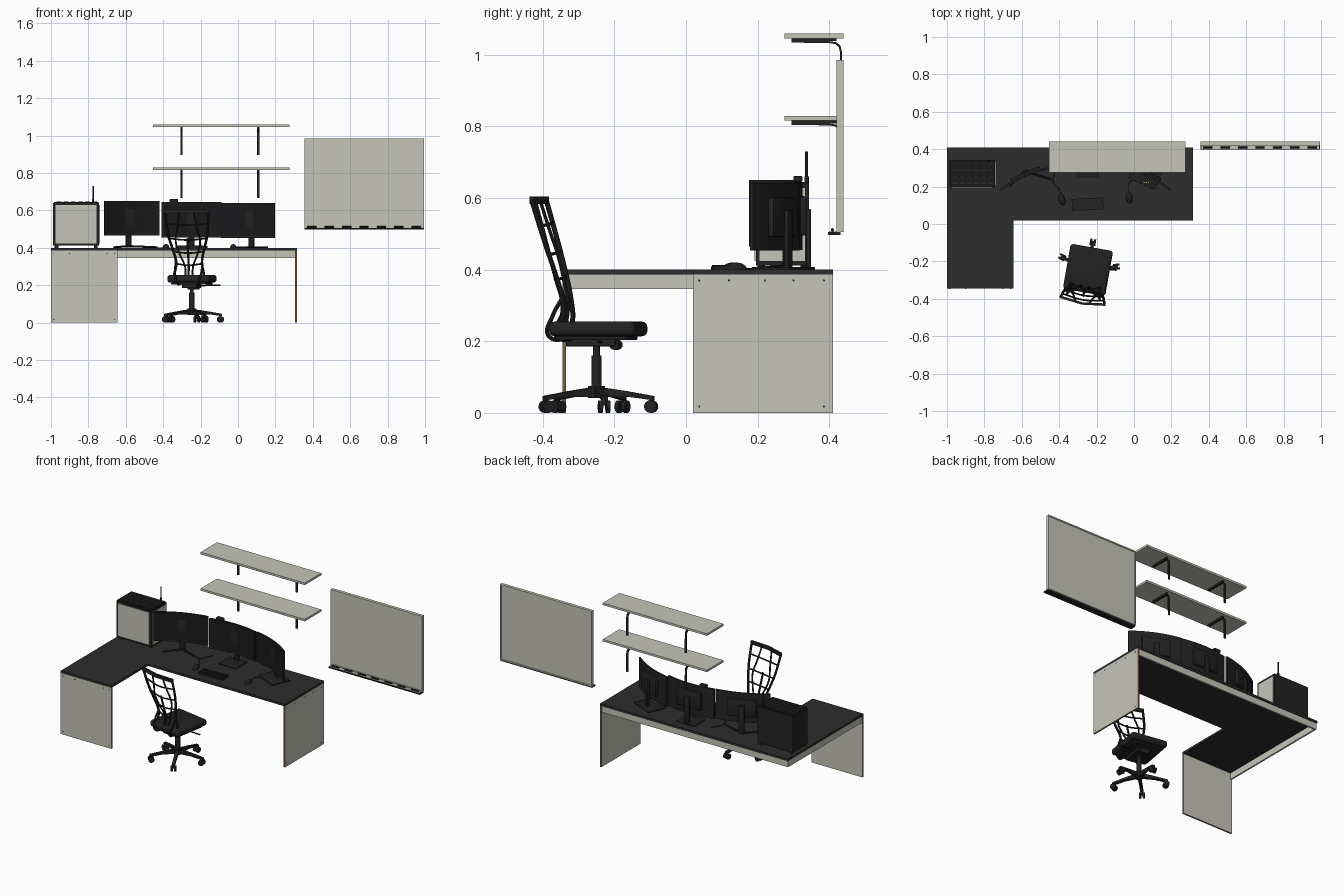
import bpy, bmesh, math
from mathutils import Matrix, Vector

if "Cube" in bpy.data.objects:
    bpy.data.objects.remove(bpy.data.objects["Cube"])

def material(name, c):
    m = bpy.data.materials.new(name)
    m.diffuse_color = (*c, 1)
    m.use_nodes = True
    m.node_tree.nodes["Principled BSDF"].inputs["Base Color"].default_value = m.diffuse_color
    return m

LIGHT = material("warm white", (0.56, 0.56, 0.49))
DESK = material("charcoal", (0.026, 0.026, 0.026))
BLACK = material("soft black", (0.016, 0.016, 0.017))
SCREEN = material("screen black", (0.010, 0.010, 0.011))
BROWN = material("wood edge brown", (0.20, 0.115, 0.05))
YELLOW = material("yellow green", (0.45, 0.5, 0.05))

def finish(name, bm, mats, smooth=False):
    bmesh.ops.recalc_face_normals(bm, faces=bm.faces)
    me = bpy.data.meshes.new(name)
    bm.to_mesh(me)
    bm.free()
    ob = bpy.data.objects.new(name, me)
    bpy.context.collection.objects.link(ob)
    for m in mats if isinstance(mats, list) else [mats]:
        me.materials.append(m)
    if smooth:
        shade(ob)
    return ob

def shade(ob):
    bpy.ops.object.select_all(action='DESELECT')
    ob.select_set(True)
    bpy.context.view_layer.objects.active = ob
    bpy.ops.object.shade_smooth_by_angle(angle=math.radians(40))

def add_box(bm, x0, x1, y0, y1, z0, z1):
    m = Matrix.Translation(((x0+x1)/2, (y0+y1)/2, (z0+z1)/2)) @ Matrix.Diagonal((x1-x0, y1-y0, z1-z0, 1))
    return bmesh.ops.create_cube(bm, size=1, matrix=m)

def box(name, x0, x1, y0, y1, z0, z1, mat, bevel=0, seg=2):
    bm = bmesh.new()
    add_box(bm, x0, x1, y0, y1, z0, z1)
    if bevel:
        bmesh.ops.bevel(bm, geom=bm.edges[:], offset=bevel, segments=seg, profile=0.5, affect='EDGES')
    return finish(name, bm, mat, bool(bevel))

def rod(name, a, b, r0, mat, r1=None, seg=16):
    a, b = Vector(a), Vector(b)
    bm = bmesh.new()
    rot = (b-a).to_track_quat('Z', 'Y').to_matrix().to_4x4()
    bmesh.ops.create_cone(bm, cap_ends=True, segments=seg, radius1=r0, radius2=r0 if r1 is None else r1,
                          depth=(b-a).length, matrix=Matrix.Translation((a+b)/2) @ rot)
    return finish(name, bm, mat, True)

def prism(name, pts, lo, hi, mat, axis='z'):
    bm = bmesh.new()
    put = (lambda u, v, w: (u, v, w)) if axis == 'z' else (lambda u, v, w: (w, u, v))
    f = bm.faces.new([bm.verts.new(put(u, v, lo)) for u, v in pts])
    r = bmesh.ops.extrude_face_region(bm, geom=[f])
    d = Vector(put(0, 0, hi-lo))
    bmesh.ops.translate(bm, vec=d, verts=[g for g in r['geom'] if isinstance(g, bmesh.types.BMVert)])
    return finish(name, bm, mat)

def tube(name, pts, r, mat):
    cu = bpy.data.curves.new(name, 'CURVE')
    cu.dimensions = '3D'
    cu.bevel_depth, cu.bevel_resolution, cu.resolution_u, cu.use_fill_caps = r, 2, 6, True
    sp = cu.splines.new('BEZIER')
    sp.bezier_points.add(len(pts)-1)
    for p, c in zip(sp.bezier_points, pts):
        p.co = c
        p.handle_left_type = p.handle_right_type = 'AUTO'
    cu.materials.append(mat)
    ob = bpy.data.objects.new(name, cu)
    bpy.context.collection.objects.link(ob)
    bpy.ops.object.select_all(action='DESELECT')
    ob.select_set(True)
    bpy.context.view_layer.objects.active = ob
    bpy.ops.object.convert(target='MESH')
    ob = bpy.context.object
    shade(ob)
    return ob

def place(obs, x, y, deg):
    m = Matrix.Translation((x, y, 0)) @ Matrix.Rotation(math.radians(deg), 4, 'Z')
    for o in obs:
        o.matrix_world = m @ o.matrix_world

# L-shaped desk with panel legs whose thin edges are brown
prism("desk_top", [(-1, -.345), (-.645, -.345), (-.645, .02), (.315, .02), (.315, .41), (-1, .41)], .386, .4, DESK)
for name, ax, b in (("left_leg_panel", 1, (-1, -.645, -.345, -.335)), ("right_leg_panel", 0, (.305, .315, .02, .41))):
    ob = box(name, *b, 0, .386, [LIGHT, BROWN])
    for p in ob.data.polygons:
        p.material_index = 0 if abs(p.normal[ax]) > .9 else 1
box("back_apron", -.99, .305, .395, .405, .346, .386, LIGHT)
box("side_apron", -.998, -.988, -.335, .405, .346, .386, LIGHT)
for i, (y, z) in enumerate([(.037, .37), (.12, .37), (.22, .37), (.3, .37), (.385, .37), (.037, .018), (.385, .018)]):
    rod(f"right_screw_{i}", (.314, y, z), (.3165, y, z), .003, BLACK, seg=8)
for i, (x, z) in enumerate([(-.985, .37), (-.9, .37), (-.7, .37), (-.66, .37), (-.985, .018), (-.66, .018)]):
    rod(f"left_screw_{i}", (x, -.344, z), (x, -.3465, z), .003, BLACK, seg=8)

# Shelves on bent brackets
for i, z in enumerate((.816, 1.046)):
    box(f"shelf_{i}", -.455, .275, .275, .44, z, z+.013, LIGHT)
    path = [(.295, z-.007), (.40, z-.008), (.42, z-.011), (.431, z-.02), (.435, z-.035), (.436, z-.15)]
    inner = [(.295, z-.012), (.40, z-.013), (.417, z-.016), (.427, z-.025), (.43, z-.04), (.431, z-.15)]
    for j, x in enumerate((-.302, .108)):
        prism(f"shelf_bracket_{i}_{j}", path + inner[::-1], x-.006, x+.006, BLACK, 'x')
        box(f"bracket_pad_{i}_{j}", x-.006, x+.006, .295, .42, z-.008, z, BLACK)

# Whiteboard with frame, tray and markers
box("whiteboard", .362, .99, .424, .436, .51, .98, LIGHT)
for name, b in (("left", (.355, .363, .505, .985)), ("right", (.987, .995, .505, .985)),
                ("top", (.363, .987, .977, .985)), ("bottom", (.363, .987, .505, .513))):
    box(f"board_frame_{name}", b[0], b[1], .42, .44, b[2], b[3], LIGHT)
box("marker_tray", .355, .995, .397, .432, .497, .505, BLACK)
box("tray_liner", .36, .99, .4, .42, .505, .507, LIGHT)
for i in range(7):
    x = .37 + i*.093
    rod(f"marker_{i}", (x, .409, .511), (x+.05, .409, .511), .005, BLACK, seg=10)

# Computer case
box("case_body", -.988, -.742, .195, .343, .412, .64, BLACK)
box("case_front_panel", -.975, -.757, .191, .196, .424, .628, LIGHT)
box("case_side_panel", -.743, -.739, .205, .333, .424, .628, LIGHT)
box("case_lid", -.985, -.745, .198, .34, .64, .645, SCREEN)
for i in range(4):
    for j in range(6):
        x, y = -.97 + j*.038, .215 + i*.034
        box(f"lid_vent_{i}_{j}", x, x+.026, y, y+.006, .645, .647, DESK)
for i, (x, y) in enumerate([(-.97, .21), (-.76, .21), (-.97, .33), (-.76, .33)]):
    rod(f"case_foot_{i}", (x, y, .4), (x, y, .412), .01, BLACK)
rod("antenna_base", (-.775, .337, .64), (-.775, .337, .66), .006, BLACK, seg=10)
rod("antenna", (-.775, .337, .65), (-.775, .337, .73), .004, BLACK, seg=10)

# Three curved monitors
def monitor(name, x, y, deg, w, z0, z1):
    us = [-1 + i/7 for i in range(15)]
    arc = lambda off, k: [(u*w/2*k, .02*(1-u*u*k*k) + off) for u in us]
    zm = (z0+z1)/2
    obs = [prism(f"{name}_monitor_shell", arc(0, 1) + arc(.01, 1)[::-1], z0, z1, BLACK),
           prism(f"{name}_monitor_screen", arc(-.0015, .97) + arc(.002, .97)[::-1], z0+.01, z1-.005, SCREEN),
           box(f"{name}_monitor_back", -.085, .085, .018, .042, zm-.055, zm+.055, BLACK, .008),
           box(f"{name}_stand_post", -.016, .016, .04, .054, .403, zm+.02, BLACK, .003)]
    place(obs, x, y, deg)
monitor("left", -.567, .238, 23, .318, .465, .65)
monitor("centre", -.248, .295, 0, .32, .455, .645)
monitor("right", .052, .243, -24.5, .312, .453, .64)
for i, (x, y) in enumerate([(-.665, .2), (-.43, .235)]):
    rod(f"left_stand_leg_{i}", (-.585, .283, .408), (x, y, .404), .007, BLACK, .004, 8)
box("centre_stand_base", -.31, -.186, .245, .36, .4, .407, BLACK, .002)
place([box("right_stand_base", -.08, .08, -.06, .06, .4, .407, BLACK, .002)], .063, .27, -24.5)
box("webcam", -.365, -.32, .3, .325, .645, .662, BLACK, .004)
for i in range(3):
    box(f"indicator_{i}", .05 + i*.012, .057 + i*.012, .22, .224, .407, .409, YELLOW)

# Keyboard and mice
bm = bmesh.new()
add_box(bm, -.084, .084, -.032, .032, .4, .409)
for r in range(5):
    for c in range(14):
        x, y = -.081 + c*.0116, -.029 + r*.0118
        add_box(bm, x, x+.0095, y, y+.0095, .409, .413)
place([finish("keyboard", bm, BLACK)], -.248, .106, 3)
for name, x, y, deg in (("right", -.025, .14, 8), ("left", -.385, .13, 15)):
    bm = bmesh.new()
    bmesh.ops.create_uvsphere(bm, u_segments=16, v_segments=10, radius=1, matrix=Matrix.Diagonal((.017, .031, .02, 1)))
    bmesh.ops.bisect_plane(bm, geom=bm.verts[:]+bm.edges[:]+bm.faces[:], plane_co=(0, 0, 0), plane_no=(0, 0, -1), clear_outer=True)
    bmesh.ops.translate(bm, vec=(0, 0, .4), verts=bm.verts)
    place([finish(f"{name}_mouse", bm, BLACK, True)], x, y, deg)
tube("right_mouse_cable", [(-.027, .17, .403), (-.03, .21, .403), (0, .25, .403), (.01, .33, .403)], .002, BLACK)
tube("left_mouse_cable", [(-.39, .16, .403), (-.41, .2, .403), (-.43, .22, .403), (-.4, .32, .403)], .002, BLACK)

# Office chair, built around its column and then turned
chair = []
seat = box("seat", -.115, .115, -.117, .127, .214, .255, BLACK, .016, 4)
chair += [seat, box("seat_pan", -.095, .095, -.1, .1, .203, .216, BLACK, .004),
          box("tilt_mechanism", -.04, .04, -.08, .06, .185, .206, BLACK, .004),
          rod("tilt_knob", (-.03, .055, .19), (.03, .055, .19), .014, BLACK),
          rod("height_lever", (.03, .02, .198), (.15, .03, .2), .004, BLACK, seg=8),
          rod("column_sleeve", (0, 0, .05), (0, 0, .16), .0145, BLACK),
          rod("column_piston", (0, 0, .16), (0, 0, .19), .010, BLACK),
          rod("base_hub", (0, 0, .042), (0, 0, .075), .024, BLACK)]
for i in range(5):
    a = math.radians(90 + 72*i)
    arm = prism(f"base_arm_{i}", [(.01, .044), (.01, .072), (.09, .06), (.163, .047), (.163, .035), (.09, .045)], -.009, .009, BLACK, 'x')
    fork = rod(f"caster_stem_{i}", (0, .155, .02), (0, .155, .042), .006, BLACK, seg=10)
    parts = [arm, fork]
    for s in (-1, 1):
        parts.append(rod(f"caster_wheel_{i}_{s}", (s*.005, .155, .0175), (s*.016, .155, .0175), .0175, BLACK))
    place(parts, 0, 0, math.degrees(a) - 90)
    chair += parts

def back_y(z):
    knots = [(.2, -.1), (.25, -.082), (.3, -.08), (.4, -.105), (.5, -.135), (.61, -.168)]
    for (za, ya), (zb, yb) in zip(knots, knots[1:]):
        if z <= zb:
            return ya + (yb-ya)*(z-za)/(zb-za)
    return knots[-1][1]
rail = [(.085, .225), (.08, .26), (.07, .32), (.088, .4), (.104, .46), (.113, .53), (.118, .595)]
inner = [(.018, .235), (.022, .3), (.05, .37), (.066, .43), (.052, .51), (.04, .59)]
for s in (-1, 1):
    side = "left" if s < 0 else "right"
    chair.append(tube(f"back_rail_{side}", [(s*x, back_y(z), z) for x, z in rail], .007, BLACK))
    chair.append(tube(f"back_inner_rail_{side}", [(s*x, back_y(z)-.004, z) for x, z in inner], .005, BLACK))
    chair.append(tube(f"back_hook_{side}", [(s*.05, -.06, .207), (s*.06, -.125, .215), (s*.072, -.112, .27), (s*.072, -.085, .32)], .006, BLACK))
for i, (z, w) in enumerate([(.315, .07), (.38, .083), (.45, .1), (.53, .112)]):
    chair.append(tube(f"back_crossbar_{i}", [(-w, back_y(z), z), (0, back_y(z)-.014, z-.008), (w, back_y(z), z)], .0045, BLACK))
chair.append(tube("back_spine", [(0, back_y(z)-.016, z) for z in (.22, .3, .37, .45)], .006, BLACK))
y = back_y(.6)
chair.append(prism("back_top_bar", [(-.122, y+.009), (0, y-.006), (.122, y+.009), (.122, y-.004), (0, y-.019), (-.122, y-.004)], .583, .604, BLACK))
place(chair, -.247, -.25, -10)
